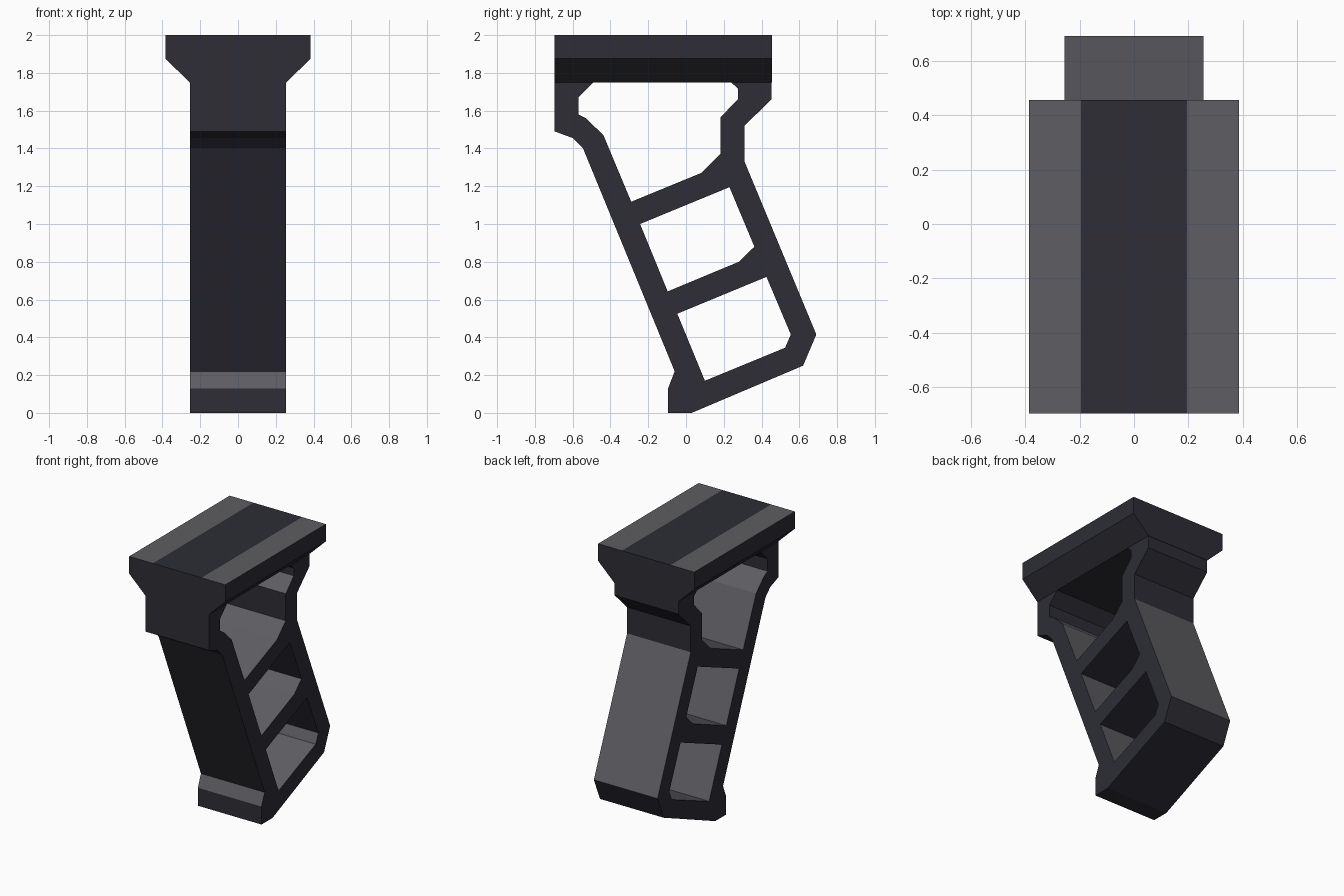
import bpy, bmesh
from mathutils import Vector

cube = bpy.data.objects.get("Cube")
if cube:
    bpy.data.objects.remove(cube, do_unlink=True)


def material(name, colour):
    mat = bpy.data.materials.new(name)
    mat.use_nodes = True
    mat.diffuse_color = colour
    mat.node_tree.nodes["Principled BSDF"].inputs["Base Color"].default_value = colour
    return mat


DARK = material("dark slate", (0.026, 0.026, 0.036, 1))
GREY = material("mid grey", (0.112, 0.110, 0.122, 1))


def extrude_loops(loops, offset):
    """Fill closed loops (inner ones become holes) and extrude by offset."""
    bm = bmesh.new()
    edges = []
    for loop in loops:
        verts = [bm.verts.new(p) for p in loop]
        edges += [bm.edges.new((a, b)) for a, b in zip(verts, verts[1:] + verts[:1])]
    bmesh.ops.triangle_fill(bm, use_beauty=True, edges=edges)
    ext = bmesh.ops.extrude_face_region(bm, geom=bm.faces[:])
    moved = [g for g in ext["geom"] if isinstance(g, bmesh.types.BMVert)]
    bmesh.ops.translate(bm, vec=offset, verts=moved)
    bmesh.ops.recalc_face_normals(bm, faces=bm.faces[:])
    return bm


def finish(bm, name, is_grey):
    """Colour the faces by a rule and create the object."""
    bm.normal_update()
    for f in bm.faces:
        f.material_index = int(is_grey(f))
    mesh = bpy.data.meshes.new(name)
    bm.to_mesh(mesh)
    bm.free()
    mesh.materials.append(DARK)
    mesh.materials.append(GREY)
    obj = bpy.data.objects.new(name, mesh)
    bpy.context.collection.objects.link(obj)
    return obj


# Grip frame: side outline, with the upper opening running up to the rail
HALF = 0.255
outline = [
    (-.695, 1.75), (-.695, 1.49), (-.6, 1.455), (-.545, 1.4), (-.06, .22),
    (-.095, .13), (-.095, 0), (.03, 0), (.62, .25), (.69, .415),
    (.31, 1.33), (.31, 1.52), (.452, 1.66), (.452, 1.75),
    (.24, 1.75), (.275, 1.715), (.275, 1.66), (.182, 1.565), (.182, 1.37),
    (.08, 1.27), (-.29, 1.118), (-.437, 1.47), (-.53, 1.56), (-.57, 1.58),
    (-.57, 1.67), (-.49, 1.75)]
middle_window = [(-.243, 1.0), (.23, 1.195), (.362, .88), (.28, .8), (-.097, .643)]
lower_window = [(-.046, .525), (.426, .72), (.555, .415), (.525, .345), (.1, .17)]
loops = [[(-HALF, y, z) for y, z in loop]
         for loop in (outline, middle_window, lower_window)]
frame = extrude_loops(loops, Vector((2 * HALF, 0, 0)))
finish(frame, "grip_frame", lambda f: f.normal.z > 0.1)

# Mounting rail: mirrored front profile, with the top split into three strips
STRIP = 0.195
half_profile = [(HALF, 1.75), (.385, 1.875), (.385, 2)]
profile = half_profile + [(-x, z) for x, z in reversed(half_profile)]
rail = extrude_loops([[(x, -.695, z) for x, z in profile]], Vector((0, 1.15, 0)))
for x in (-STRIP, STRIP):
    bmesh.ops.bisect_plane(rail, geom=rail.verts[:] + rail.edges[:] + rail.faces[:],
                           plane_co=(x, 0, 0), plane_no=(1, 0, 0))
finish(rail, "mounting_rail",
       lambda f: f.normal.z > 0.9 and abs(f.calc_center_median().x) > STRIP)
